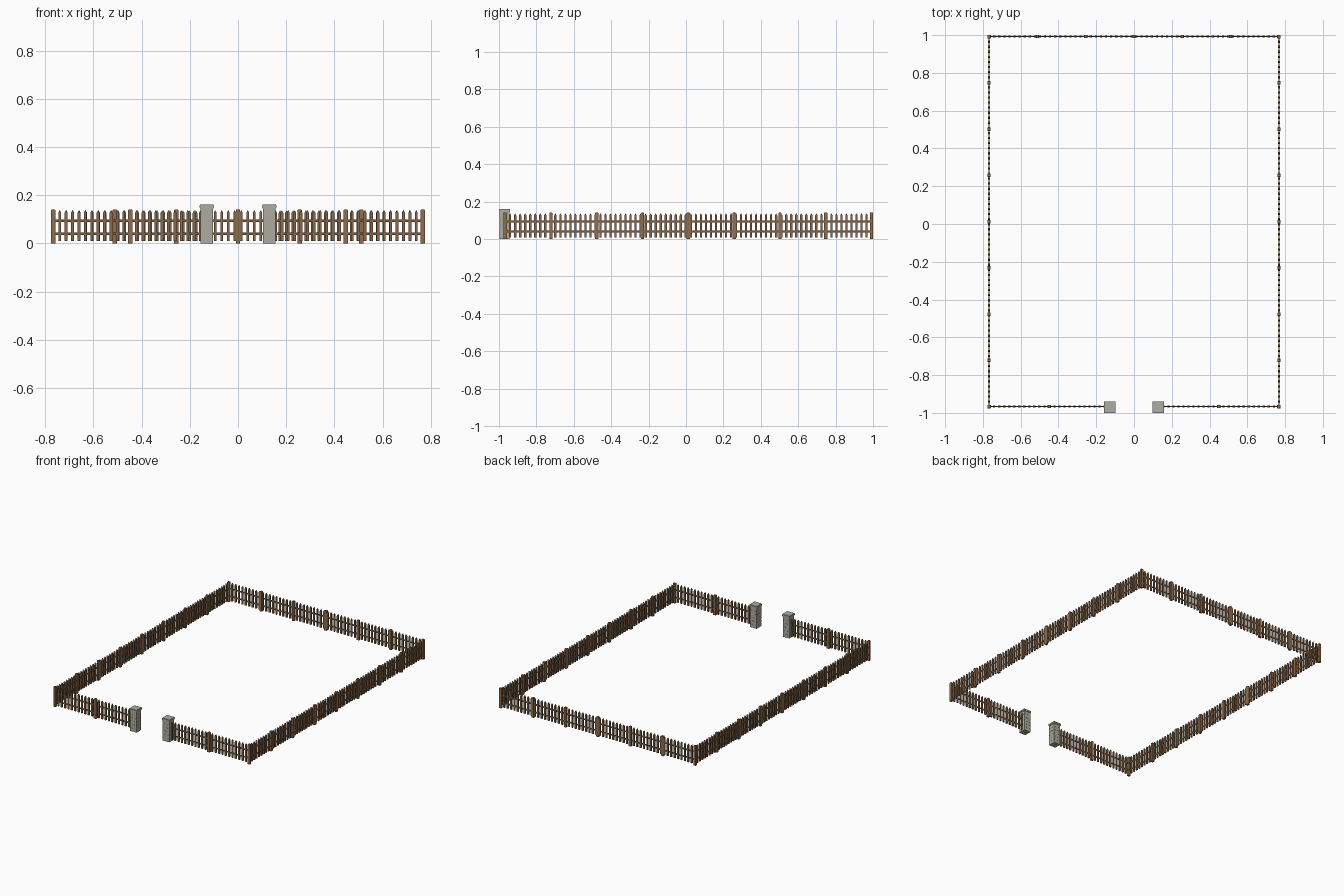
import bpy, bmesh, math
from mathutils import Matrix, Vector

if "Cube" in bpy.data.objects:
    bpy.data.objects.remove(bpy.data.objects["Cube"])


def material(name, rgb):
    m = bpy.data.materials.new(name)
    m.diffuse_color = (*rgb, 1)
    m.use_nodes = True
    m.node_tree.nodes["Principled BSDF"].inputs["Base Color"].default_value = m.diffuse_color
    return m


POST = material("post wood", (0.28, 0.155, 0.07))
PICKET = material("picket wood", (0.24, 0.14, 0.07))
RAIL = material("rail wood", (0.17, 0.095, 0.045))
STONE = material("grey stone", (0.42, 0.415, 0.355))
CAP = material("cap stone", (0.42, 0.42, 0.37))


def prism(bm, outline, depth, matrix):
    """Extrude an x-z outline symmetrically along y."""
    front = [bm.verts.new(matrix @ Vector((x, -depth / 2, z))) for x, z in outline]
    back = [bm.verts.new(matrix @ Vector((x, depth / 2, z))) for x, z in outline]
    bm.faces.new(front)
    bm.faces.new(back[::-1])
    n = len(outline)
    for i in range(n):
        j = (i + 1) % n
        bm.faces.new((front[j], front[i], back[i], back[j]))


def box(bm, x0, x1, z0, z1, depth, matrix):
    prism(bm, [(x0, z0), (x1, z0), (x1, z1), (x0, z1)], depth, matrix)


def finish(bm, name, mat):
    bmesh.ops.recalc_face_normals(bm, faces=bm.faces)
    me = bpy.data.meshes.new(name)
    bm.to_mesh(me)
    bm.free()
    ob = bpy.data.objects.new(name, me)
    me.materials.append(mat)
    bpy.context.collection.objects.link(ob)
    return ob


def fence_run(name, start, end, sections):
    """A straight fence: evenly spaced posts, pickets spaced over the whole run."""
    a, b = Vector((*start, 0)), Vector((*end, 0))
    d = b - a
    length = d.length
    turn = Matrix.Translation(a) @ Matrix.Rotation(math.atan2(d.y, d.x), 4, 'Z')
    posts, slats, rails = bmesh.new(), bmesh.new(), bmesh.new()
    w, h = 0.009, 0.141
    # posts with slightly clipped tops
    post_x = [length * i / sections for i in range(sections + 1)]
    for x in post_x:
        prism(posts, [(x - w, 0), (x + w, 0), (x + w, h - 0.003), (x + w - 0.003, h),
                      (x - w + 0.003, h), (x - w, h - 0.003)], 0.015, turn)
    # pointed pickets, left out where a post takes their place
    count = round(length / 0.0268)
    for i in range(1, count):
        x = length * i / count
        if min(abs(x - p) for p in post_x) < 0.004:
            continue
        prism(slats, [(x - 0.0058, 0.009), (x + 0.0058, 0.009), (x + 0.0058, 0.127),
                      (x, 0.138), (x - 0.0058, 0.127)], 0.010, turn)
    # two horizontal rails
    for z in (0.040, 0.094):
        box(rails, 0, length, z - 0.0045, z + 0.0045, 0.005, turn)
    finish(posts, name + "_posts", POST)
    finish(slats, name + "_pickets", PICKET)
    finish(rails, name + "_rails", RAIL)


X, BACK, FRONT, GATE = 0.767, 0.992, -0.967, 0.129
fence_run("back_fence", (-X, BACK), (X, BACK), 6)
fence_run("left_fence", (-X, FRONT), (-X, BACK), 8)
fence_run("right_fence", (X, FRONT), (X, BACK), 8)
fence_run("front_left_fence", (-X, FRONT), (-GATE, FRONT), 2)
fence_run("front_right_fence", (X, FRONT), (GATE, FRONT), 2)

# gate pillars: stone courses with shallow joints and a stepped cap
for side, sx in (("left", -1), ("right", 1)):
    at = Matrix.Translation((sx * GATE, -0.97, 0))
    bm = bmesh.new()
    courses = 6
    step = 0.148 / courses
    for i in range(courses):
        z = i * step
        box(bm, -0.026, 0.026, z, z + step - 0.001, 0.052, at)
        box(bm, -0.025, 0.025, z + step - 0.001, z + step, 0.050, at)
    finish(bm, side + "_gate_pillar", STONE)
    bm = bmesh.new()
    box(bm, -0.028, 0.028, 0.145, 0.149, 0.056, at)
    box(bm, -0.030, 0.030, 0.149, 0.158, 0.060, at)
    box(bm, -0.028, 0.028, 0.158, 0.161, 0.056, at)
    finish(bm, side + "_pillar_cap", CAP)
